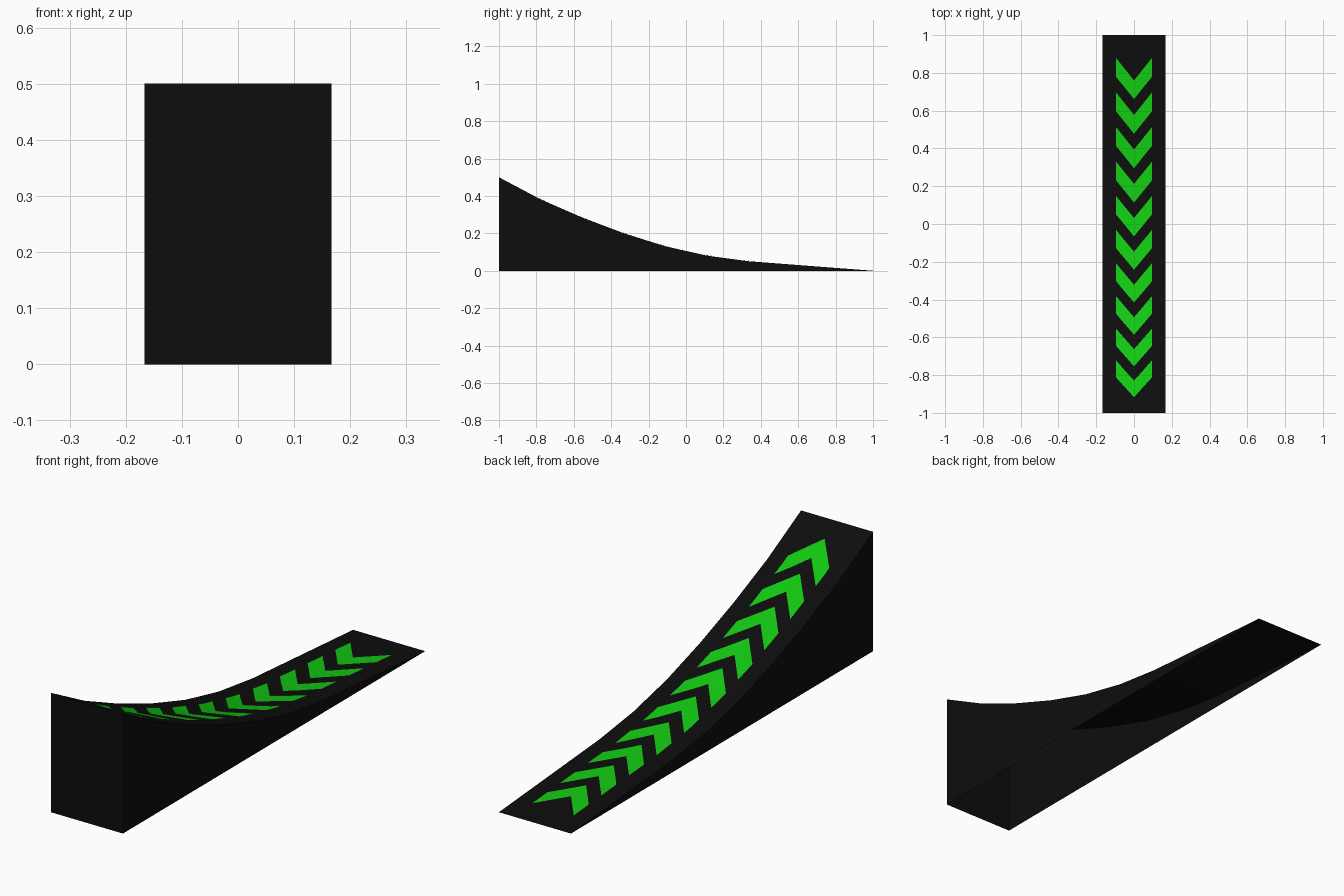
import bpy, bmesh
from math import hypot

if "Cube" in bpy.data.objects:
    bpy.data.objects.remove(bpy.data.objects["Cube"])

HALF_W = 0.167
# Ramp profile (y, z), listed from the low back edge to the tall front edge
Z = [0.0, 0.017, 0.034, 0.051, 0.081, 0.131, 0.201, 0.285, 0.382, 0.5]
PROFILE = [(1 - 2 * i / 9, z) for i, z in enumerate(Z)]


def material(name, color):
    m = bpy.data.materials.new(name)
    m.diffuse_color = (*color, 1)
    m.use_nodes = True
    m.node_tree.nodes["Principled BSDF"].inputs["Base Color"].default_value = m.diffuse_color
    return m


def make_object(name, bm, mat):
    mesh = bpy.data.meshes.new(name)
    bm.to_mesh(mesh)
    bm.free()
    mesh.materials.append(mat)
    ob = bpy.data.objects.new(name, mesh)
    bpy.context.collection.objects.link(ob)
    return ob


def on_ramp(s, lift=0.002):
    """Point (y, z) at distance s along the ramp surface, raised slightly."""
    for (y0, z0), (y1, z1) in zip(PROFILE, PROFILE[1:]):
        d = hypot(y1 - y0, z1 - z0)
        if s <= d:
            return y0 + (y1 - y0) * s / d, z0 + (z1 - z0) * s / d + lift
        s -= d
    return PROFILE[-1]


black = material("black", (0.004, 0.004, 0.004))
green = material("green", (0.006, 0.578, 0.006))

# Ramp shell: curved deck, two sides and front wall, open underneath
bm = bmesh.new()
left = [bm.verts.new((-HALF_W, y, z)) for y, z in PROFILE]
right = [bm.verts.new((HALF_W, y, z)) for y, z in PROFILE]
foot_l = bm.verts.new((-HALF_W, -1, 0))
foot_r = bm.verts.new((HALF_W, -1, 0))
for i in range(len(PROFILE) - 1):
    bm.faces.new((left[i], left[i + 1], right[i + 1], right[i]))
bm.faces.new([foot_l] + left[::-1])
bm.faces.new(right + [foot_r])
bm.faces.new((foot_l, foot_r, right[-1], left[-1]))
make_object("ramp", bm, black)

# Chevron arrows: strips that follow the deck and point up the ramp
bm = bmesh.new()
ARM, STEPS, ROWS = 0.096, 4, 3
for n in range(10):
    start = 0.12 + 0.1835 * n
    grid = []
    for c in range(-STEPS, STEPS + 1):
        sweep = 0.12 * (1 - abs(c) / STEPS)
        grid.append([bm.verts.new((ARM * c / STEPS, *on_ramp(start + sweep + 0.1 * r / ROWS)))
                     for r in range(ROWS + 1)])
    for a, b in zip(grid, grid[1:]):
        for r in range(ROWS):
            bm.faces.new((a[r], a[r + 1], b[r + 1], b[r]))
make_object("chevron_arrows", bm, green)
